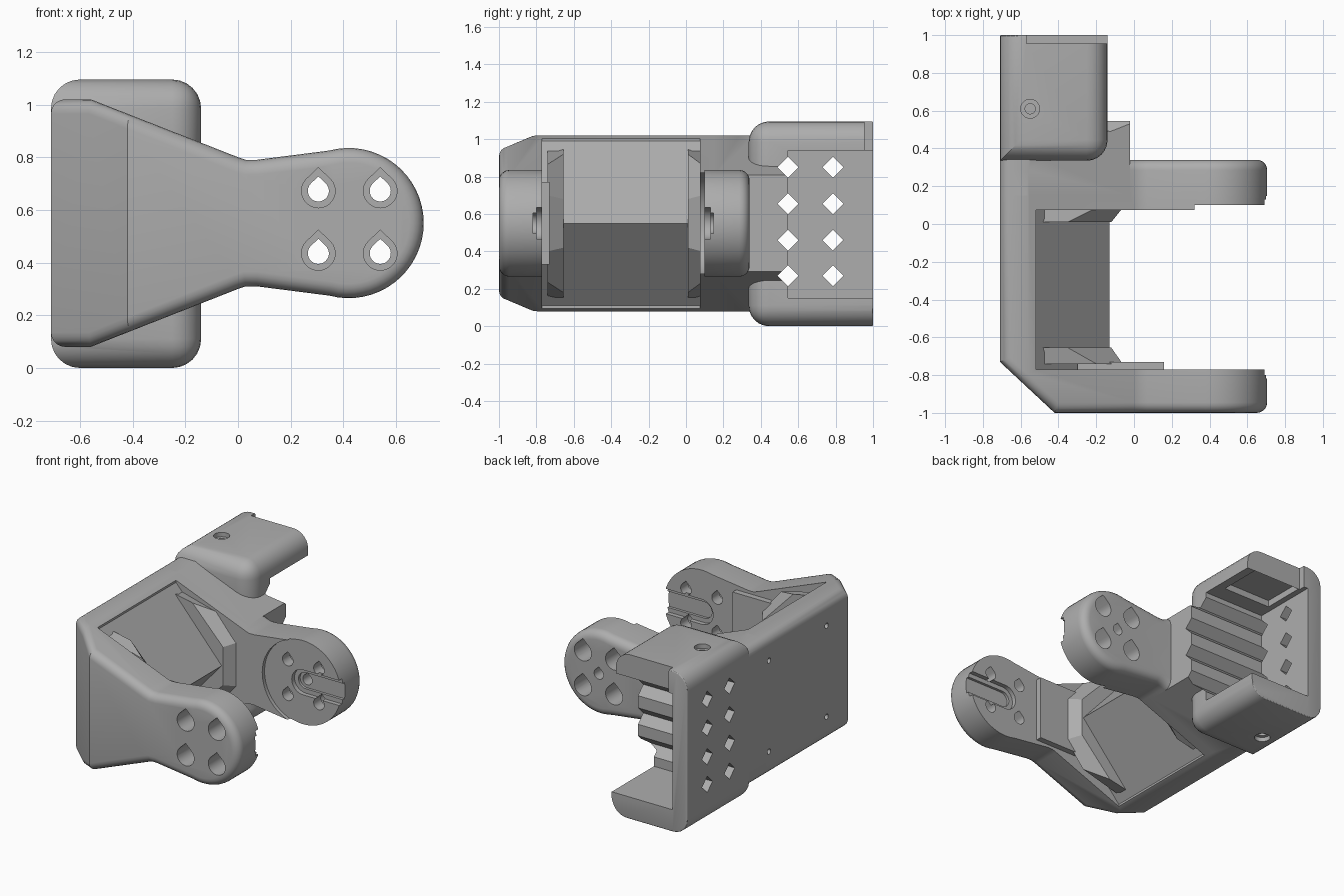
import bpy, bmesh, math
from mathutils import Vector

if "Cube" in bpy.data.objects:
    bpy.data.objects.remove(bpy.data.objects["Cube"])

grey = bpy.data.materials.new("matte grey")
grey.use_nodes = True
COLOUR = (0.42, 0.42, 0.42, 1)
grey.diffuse_color = COLOUR
grey.node_tree.nodes["Principled BSDF"].inputs["Base Color"].default_value = COLOUR

MID = 0.55  # height of the symmetry plane
AXES = {"x": lambda p, t: (t, p[0], p[1]),
        "y": lambda p, t: (p[0], t, p[1]),
        "z": lambda p, t: (p[0], p[1], t)}


def loft(axis, poly_a, a, poly_b, b):
    """Solid between two outlines lying across an axis."""
    bm = bmesh.new()
    put = AXES[axis]
    va = [bm.verts.new(put(p, a)) for p in poly_a]
    vb = [bm.verts.new(put(p, b)) for p in poly_b]
    n = len(va)
    bm.faces.new(va)
    bm.faces.new(vb)
    for i in range(n):
        bm.faces.new((va[i], va[(i + 1) % n], vb[(i + 1) % n], vb[i]))
    bmesh.ops.recalc_face_normals(bm, faces=bm.faces)
    return bm


def prism(axis, poly, a, b):
    return loft(axis, poly, a, poly, b)


def box(x0, x1, y0, y1, z0, z1):
    return prism("z", [(x0, y0), (x1, y0), (x1, y1), (x0, y1)], z0, z1)


def circle(u, v, r, n=32):
    return [(u + r * math.cos(k * math.tau / n), v + r * math.sin(k * math.tau / n))
            for k in range(n)]


def teardrop(u, v, r):
    arc = [math.radians(135 + 270 * k / 20) for k in range(21)]
    return [(u + r * math.cos(t), v + r * math.sin(t)) for t in arc] + [(u, v + r * 1.38)]


def mirrored(upper):
    """Close an upper outline with its reflection below the middle."""
    return upper + [(x, 2 * MID - z) for x, z in reversed(upper) if abs(z - MID) > 1e-4]


def bevel(bm, pick, width, segments=5):
    edges = [e for e in bm.edges if e.is_manifold and pick(e)]
    bmesh.ops.bevel(bm, geom=edges, offset=width, segments=segments,
                    profile=0.5, affect="EDGES", clamp_overlap=True)


def slice_off(bm, point, normal):
    geom = bm.verts[:] + bm.edges[:] + bm.faces[:]
    cut = bmesh.ops.bisect_plane(bm, geom=geom, plane_co=point, plane_no=normal,
                                 clear_outer=True)["geom_cut"]
    bmesh.ops.edgeloop_fill(bm, edges=[g for g in cut if isinstance(g, bmesh.types.BMEdge)])
    bmesh.ops.recalc_face_normals(bm, faces=bm.faces)


def make(name, bm):
    mesh = bpy.data.meshes.new(name)
    bm.to_mesh(mesh)
    bm.free()
    mesh.materials.append(grey)
    ob = bpy.data.objects.new(name, mesh)
    bpy.context.collection.objects.link(ob)
    return ob


def combine(target, bm, operation):
    tool = make("tool", bm)
    mod = target.modifiers.new("combine", "BOOLEAN")
    mod.operation, mod.solver, mod.object = operation, "EXACT", tool
    bpy.context.view_layer.objects.active = target
    bpy.ops.object.modifier_apply(modifier=mod.name)
    bpy.data.objects.remove(tool)


def add(bm):
    combine(bracket, bm, "UNION")


def cut(bm):
    combine(bracket, bm, "DIFFERENCE")


# Side outline shared by the back plate, both arms and the neck
CX, R = 0.42, 0.285
tip = [(CX + R * math.cos(t), MID + R * math.sin(t))
       for t in [math.radians(105 * (1 - k / 16)) for k in range(17)]]
outline = mirrored([(-0.71, 1.02), (-0.56, 1.02), (0, 0.8), (0.03, 0.79), (0.07, 0.79)] + tip)

# Main body with a chamfered front corner and rounded rims
body = prism("y", outline, -1, 0.34)
slice_off(body, Vector((-0.71, -0.73, 0)), Vector((-0.27, -0.29, 0)))
bevel(body, lambda e: e.calc_face_angle() > 1.0 and
      not all(v.co.x < -0.7 and v.co.y > 0.33 for v in e.verts), 0.055)
bracket = make("arm_bracket", body)

# Gap between the arms, and the thinner tips of the arms
cut(box(-0.52, 1, -0.77, 0.075, -0.2, 1.3))
cut(prism("y", circle(CX, MID, 0.29, 48), 0, 0.1))

# Ridge along the inside of the plate
add(prism("y", mirrored([(-0.6, 0.99), (-0.52, 0.99), (-0.13, MID)]), -0.8, 0.1))

# Sloping pads at the arm roots
high = mirrored([(-0.6, 0.97), (-0.35, 0.92), (-0.12, 0.68)])
low = mirrored([(-0.6, 0.97), (-0.2, 0.865), (-0.06, 0.7)])
add(loft("y", high, -0.655, low, -0.74))
add(loft("y", high, 0.01, low, 0.085))
add(box(-0.3, 0.16, -0.8, -0.73, 0.33, 0.77))

# Neck joining the body to the clamp head
neck = prism("y", outline, 0.15, 0.545)
slice_off(neck, Vector((-0.02, 0, 0)), Vector((1, 0, 0)))
bevel(neck, lambda e: all(v.co.x < -0.7 for v in e.verts) and
      abs(e.verts[0].co.y - e.verts[1].co.y) > 0.1, 0.055)
add(neck)

# Clamp head
head = box(-0.71, -0.14, 0.335, 1, 0, 1.095)


def head_edges(e):
    a, b = (v.co for v in e.verts)
    front = a.y < 0.4 and b.y < 0.4
    return abs(a.y - b.y) > 0.1 or (front and (a.x > -0.5 or b.x > -0.5))


bevel(head, head_edges, 0.11, 6)
bevel(head, lambda e: all(v.co.y > 0.99 for v in e.verts) and
      not all(v.co.x > -0.15 for v in e.verts), 0.045, 3)
add(head)
cut(box(-0.6, 0.3, 0.545, 1.2, 0.15, 0.94))
cut(box(-0.56, -0.2, 0.66, 0.955, 0.9, 0.985))
cut(box(-0.57, 0.2, 0.955, 1.2, 0.9, 1.3))

# Square notches: grooves in the wall and windows in the plate
for z in (0.27, 0.46, 0.655, 0.85):
    for y in (0.545, 0.785):
        cut(prism("x", circle(y, z, 0.056, 4), -1, 0.3))

# Clamp screws, top and bottom
for face, inward in ((1.095, -1), (0, 1)):
    for r, depth in ((0.05, 0.03), (0.027, 0.12)):
        cut(prism("z", circle(-0.55, 0.61, r), face - 0.1 * inward, face + depth * inward))

# Teardrop bolt holes through both arms, widened from outside
for x in (0.305, 0.54):
    for z in (0.435, 0.672):
        cut(prism("y", teardrop(x, z, 0.04), -1.2, 0.6))
        cut(prism("y", teardrop(x, z, 0.064), -1.2, -0.85))
        cut(prism("y", teardrop(x, z, 0.064), 0.18, 0.6))
cut(prism("y", teardrop(CX, MID, 0.035), 0, 0.6))


# Keyhole slots on the inner faces of the arms
def slot(half):
    arc = [math.radians(90 + 180 * k / 16) for k in range(17)]
    return [(CX + half * math.cos(t), MID + half * math.sin(t)) for t in arc] + \
        [(1, MID - half), (1, MID + half)]


for inner, out in ((-0.77, -1), (0.1, 1)):
    for half, depth in ((0.085, 0.03), (0.055, 0.048)):
        cut(prism("y", slot(half), inner - 0.02 * out, inner + depth * out))

# Small pilot holes in the back plate
for y in (-0.5, 0.12):
    for z in (0.24, 0.86):
        cut(prism("x", circle(y, z, 0.018, 16), -1, -0.62))

bpy.ops.object.select_all(action="DESELECT")
bracket.select_set(True)
bpy.context.view_layer.objects.active = bracket
bpy.ops.object.shade_smooth_by_angle(angle=math.radians(25))
